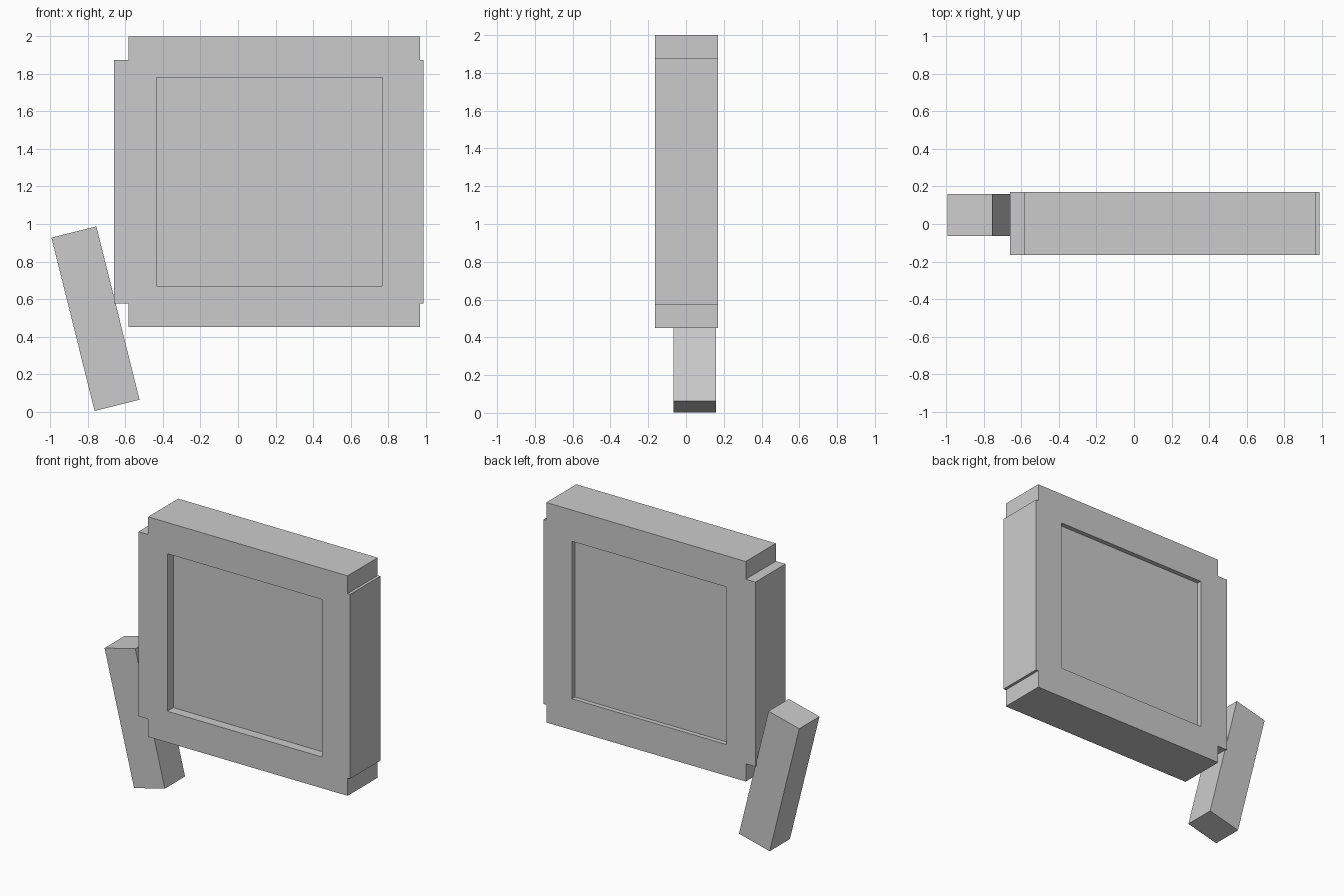
import bpy
import bmesh
import math

cube = bpy.data.objects.get("Cube")
if cube:
    bpy.data.objects.remove(cube, do_unlink=True)

# One plain grey for everything
grey = bpy.data.materials.new("plain_grey")
grey.use_nodes = True
colour = (0.6, 0.6, 0.6, 1.0)
grey.diffuse_color = colour
grey.node_tree.nodes["Principled BSDF"].inputs["Base Color"].default_value = colour


def add_object(name, bm):
    bmesh.ops.recalc_face_normals(bm, faces=bm.faces[:])
    mesh = bpy.data.meshes.new(name)
    bm.to_mesh(mesh)
    bm.free()
    mesh.materials.append(grey)
    obj = bpy.data.objects.new(name, mesh)
    bpy.context.collection.objects.link(obj)
    return obj


def build_body():
    """Notched square slab with a shallow panel sunk into each side."""
    xs = [-0.66, -0.585, -0.435, 0.77, 0.97, 0.99]
    zs = [0.45, 0.575, 0.67, 1.78, 1.875, 2.0]
    front_y, back_y = -0.165, 0.17
    last = len(xs) - 2
    bm = bmesh.new()

    # Matching front and back sheets, leaving out the corner cells
    front, back, panels = {}, {}, []
    for sheet, y in ((front, front_y), (back, back_y)):
        for i in range(last + 1):
            for j in range(last + 1):
                if i in (0, last) and j in (0, last):
                    continue
                keys = [(i, j), (i + 1, j), (i + 1, j + 1), (i, j + 1)]
                for a, b in keys:
                    if (a, b) not in sheet:
                        sheet[a, b] = bm.verts.new((xs[a], y, zs[b]))
                face = bm.faces.new([sheet[k] for k in keys])
                if i == j == 2:
                    panels.append(face)

    # Outer walls join the two sheets
    opposite = {v: back[k] for k, v in front.items()}
    rim = [e for e in bm.edges if e.is_boundary and e.verts[0] in opposite]
    for edge in rim:
        a, b = edge.verts
        bm.faces.new((a, b, opposite[b], opposite[a]))
    bmesh.ops.recalc_face_normals(bm, faces=bm.faces[:])

    # Sink the centre panels, deeper in front than behind
    for face, depth in zip(panels, (0.067, -0.033)):
        floor = bmesh.ops.extrude_discrete_faces(bm, faces=[face])["faces"][0]
        bmesh.ops.translate(bm, verts=floor.verts[:], vec=(0, depth, 0))
    return add_object("body", bm)


def build_lever():
    """Tilted bar resting against the side of the body."""
    bm = bmesh.new()
    bmesh.ops.create_cube(bm, size=1.0)
    bmesh.ops.scale(bm, verts=bm.verts[:], vec=(0.247, 0.225, 0.953))
    lever = add_object("side_lever", bm)
    lever.location = (-0.76, 0.0475, 0.495)
    lever.rotation_euler.y = math.radians(-14)
    return lever


build_body()
build_lever()
